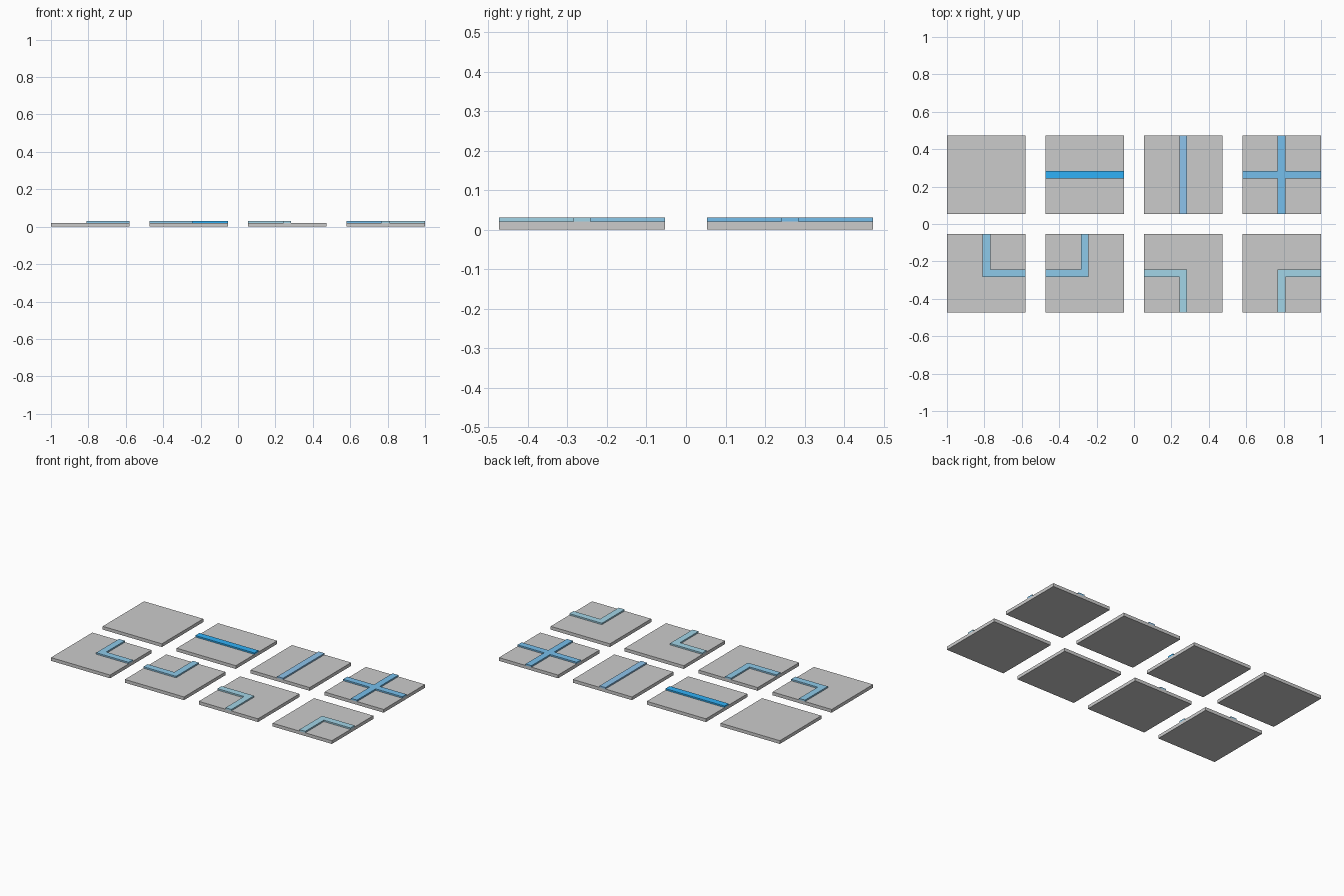
import bpy, bmesh
from mathutils import Vector, Matrix
from math import pi

if "Cube" in bpy.data.objects:
    bpy.data.objects.remove(bpy.data.objects["Cube"])

PITCH = 2 / 3.8          # spacing between tile centres
R = PITCH * 0.4          # half tile size
H = PITCH * 0.04         # half strip width
TILE_TOP, STRIP_TOP = 0.021, 0.0305


def prism(name, outline, centre, z0, z1, color=None):
    """Extrude a flat outline between two heights."""
    bm = bmesh.new()
    face = bm.faces.new([bm.verts.new((p[0], p[1], z0)) for p in outline])
    ext = bmesh.ops.extrude_face_region(bm, geom=[face], use_keep_orig=True)
    top = [v for v in ext["geom"] if isinstance(v, bmesh.types.BMVert)]
    bmesh.ops.translate(bm, verts=top, vec=(0, 0, z1 - z0))
    bmesh.ops.recalc_face_normals(bm, faces=bm.faces)
    mesh = bpy.data.meshes.new(name)
    bm.to_mesh(mesh)
    bm.free()
    ob = bpy.data.objects.new(name, mesh)
    ob.location = (centre[0], centre[1], 0)
    bpy.context.collection.objects.link(ob)
    if color:
        mat = bpy.data.materials.new(name + "_blue")
        mat.diffuse_color = (*color, 1)
        mat.use_nodes = True
        mat.node_tree.nodes["Principled BSDF"].inputs["Base Color"].default_value = mat.diffuse_color
        mesh.materials.append(mat)
    return ob


def path_outline(arms):
    """Outline of a central square with arms reaching the tile edges."""
    pts = []
    for i, d in enumerate("ENWS"):
        rot = Matrix.Rotation(i * pi / 2, 2)
        local = [(R, -H), (R, H)] if d in arms else []
        pts += [rot @ Vector(p) for p in local + [(H, H)]]
    return pts


# name, column, row, path arms, colour
TILES = [
    ("blank", 0, 1, "", None),
    ("straight_x", 1, 1, "EW", (0.03, 0.44, 0.93)),
    ("straight_y", 2, 1, "NS", (0.27, 0.55, 0.84)),
    ("cross", 3, 1, "NESW", (0.18, 0.52, 0.84)),
    ("corner_north_east", 0, 0, "NE", (0.27, 0.59, 0.82)),
    ("corner_north_west", 1, 0, "NW", (0.27, 0.59, 0.82)),
    ("corner_south_west", 2, 0, "SW", (0.36, 0.66, 0.80)),
    ("corner_south_east", 3, 0, "SE", (0.36, 0.66, 0.80)),
]

# Square base tiles with raised path strips
for name, col, row, arms, color in TILES:
    centre = ((col - 1.5) * PITCH, (row - 0.5) * PITCH)
    prism("tile_" + name, [(-R, -R), (R, -R), (R, R), (-R, R)], centre, 0, TILE_TOP)
    if arms:
        prism("path_" + name, path_outline(arms), centre, TILE_TOP, STRIP_TOP, color)
